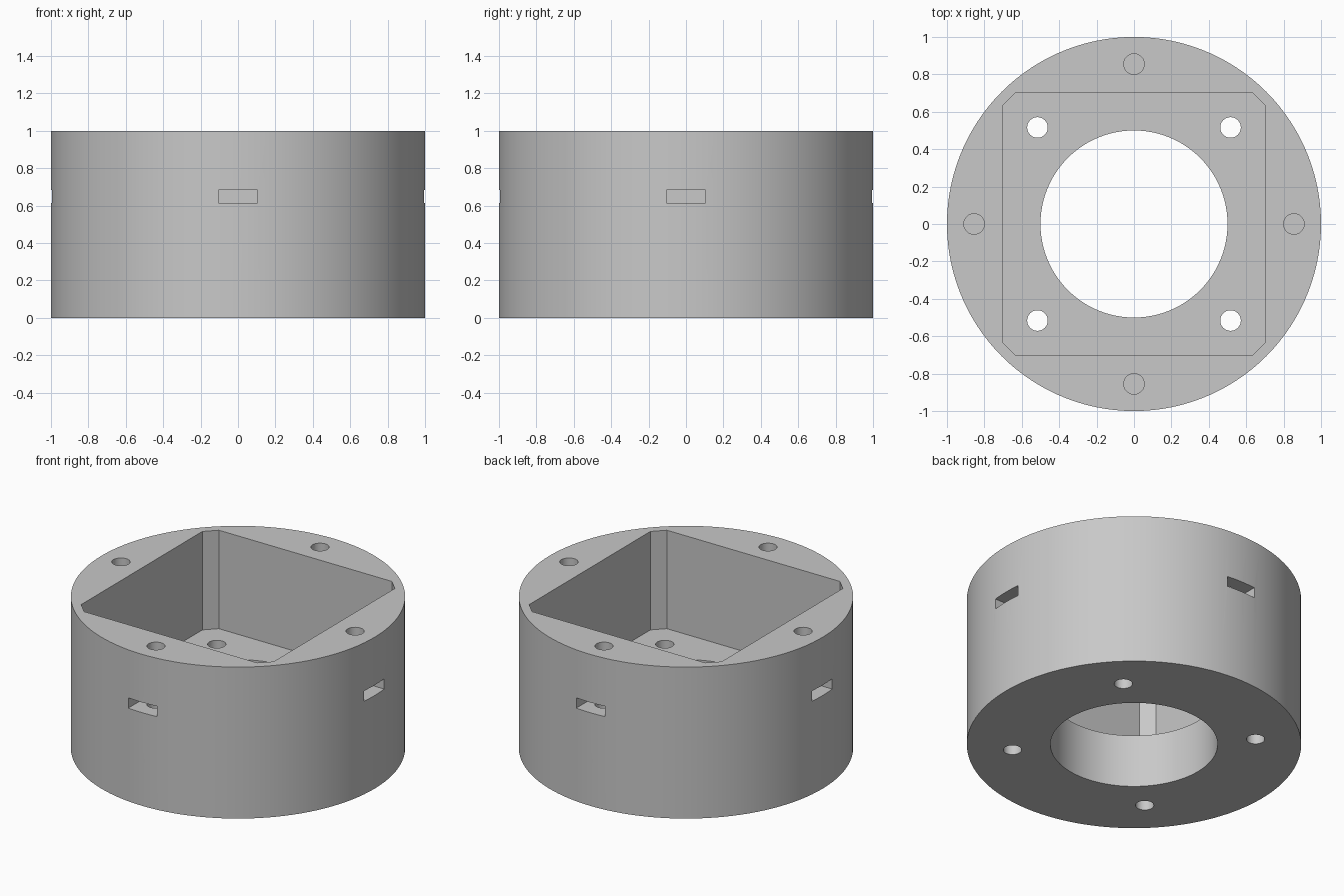
import bpy
import bmesh
from math import pi, cos, sin
from mathutils import Matrix

default = bpy.data.objects.get("Cube")
if default:
    bpy.data.objects.remove(default, do_unlink=True)

grey = bpy.data.materials.new("plain_grey")
grey.use_nodes = True
colour = (0.58, 0.58, 0.58, 1)
grey.diffuse_color = colour
grey.node_tree.nodes["Principled BSDF"].inputs["Base Color"].default_value = colour


def prism(name, outline, z0, z1):
    """Extrude a closed outline of (x, y) points from z0 to z1."""
    bm = bmesh.new()
    face = bm.faces.new([bm.verts.new((x, y, z0)) for x, y in outline])
    top = bmesh.ops.extrude_face_region(bm, geom=[face])["geom"]
    bmesh.ops.translate(bm, vec=(0, 0, z1 - z0),
                        verts=[v for v in top if isinstance(v, bmesh.types.BMVert)])
    bmesh.ops.recalc_face_normals(bm, faces=bm.faces)
    mesh = bpy.data.meshes.new(name)
    bm.to_mesh(mesh)
    bm.free()
    mesh.materials.append(grey)
    obj = bpy.data.objects.new(name, mesh)
    bpy.context.collection.objects.link(obj)
    return obj


def circle(radius, sides, cx=0, cy=0):
    return [(cx + radius * cos(2 * pi * i / sides),
             cy + radius * sin(2 * pi * i / sides)) for i in range(sides)]


def cut(target, cutter):
    """Subtract the cutter from the target and discard it."""
    mod = target.modifiers.new("cut", "BOOLEAN")
    mod.operation = "DIFFERENCE"
    mod.solver = "EXACT"
    mod.object = cutter
    bpy.context.view_layer.objects.active = target
    bpy.ops.object.modifier_apply(modifier=mod.name)
    bpy.data.objects.remove(cutter, do_unlink=True)


# Round housing
housing = prism("motor_housing", circle(1, 120), 0, 1)

# Square pocket with chamfered corners, open at the top
side, flat, floor = 0.703, 0.632, 0.35
corner = [(side, -flat), (side, flat)]
pocket = []
for k in range(4):
    turn = Matrix.Rotation(k * pi / 2, 2)
    for x, y in corner:
        pocket.append((x * turn[0][0] + y * turn[0][1], x * turn[1][0] + y * turn[1][1]))
cut(housing, prism("pocket_cutter", pocket, floor, 1.2))

# Central bore through the floor
cut(housing, prism("bore_cutter", circle(0.5, 96), -0.2, 0.6))

hole = 0.055
for k in range(4):
    a = k * pi / 2
    # Mounting hole through the floor, on the diagonals
    d = 0.73
    cut(housing, prism("mount_hole_cutter", circle(
        hole, 32, d * cos(a + pi / 4), d * sin(a + pi / 4)), -0.2, 0.6))
    # Blind screw hole in the rim
    cut(housing, prism("rim_hole_cutter", circle(
        hole, 32, 0.855 * cos(a), 0.855 * sin(a)), 0.5, 1.2))
    # Nut slot in the side wall
    slot = prism("nut_slot_cutter", [(0.75, -0.105), (1.2, -0.105),
                                     (1.2, 0.105), (0.75, 0.105)], 0.615, 0.683)
    slot.data.transform(Matrix.Rotation(a, 4, "Z"))
    cut(housing, slot)

# Smooth round walls, keep the rims sharp
bpy.ops.object.select_all(action="DESELECT")
housing.select_set(True)
bpy.context.view_layer.objects.active = housing
bpy.ops.object.shade_smooth_by_angle(angle=pi / 6)
